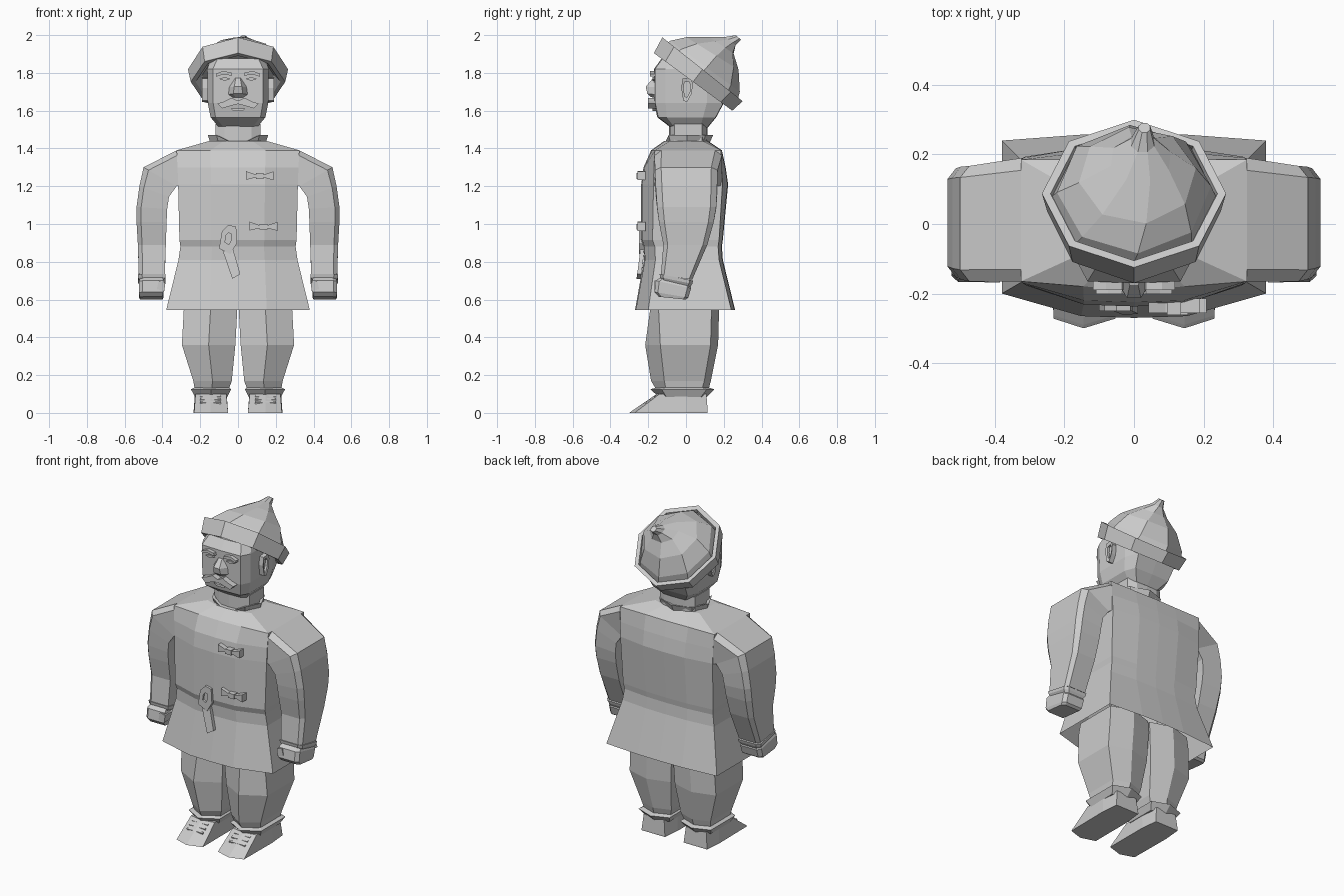
import bpy, bmesh, math
from mathutils import Vector

if "Cube" in bpy.data.objects:
    bpy.data.objects.remove(bpy.data.objects["Cube"])

GREY = (0.6, 0.6, 0.6, 1)
mat = bpy.data.materials.new("plain grey")
mat.use_nodes = True
mat.diffuse_color = GREY
mat.node_tree.nodes["Principled BSDF"].inputs["Base Color"].default_value = GREY


def loft(name, rings, sx=1, open_start=False):
    """Skin a stack of equal-length point loops, closing the ends."""
    bm = bmesh.new()
    loops = [[bm.verts.new((p[0] * sx, p[1], p[2])) for p in r] for r in rings]
    n = len(loops[0])
    for a, b in zip(loops, loops[1:]):
        for i in range(n):
            bm.faces.new((a[i], a[(i + 1) % n], b[(i + 1) % n], b[i]))
    if not open_start:
        bm.faces.new(loops[0])
    bm.faces.new(loops[-1])
    bmesh.ops.recalc_face_normals(bm, faces=bm.faces)
    me = bpy.data.meshes.new(name)
    bm.to_mesh(me)
    bm.free()
    me.materials.append(mat)
    ob = bpy.data.objects.new(name, me)
    bpy.context.collection.objects.link(ob)
    return ob


def plate(name, pts, y0, y1, sx=1):
    """Extrude an (x, z) outline from y0 to y1."""
    return loft(name, [[(x, y, z) for x, z in pts] for y in (y0, y1)], sx)


def body_ring(z, w, yf, yb, mid, df, db):
    """Eight-sided body section with a flat front and back."""
    half = [(w * mid, yf + 0.005), (w, yf + df), (w, yb - db), (w * mid, yb - 0.003)]
    return ([(0, yf, z)] + [(x, y, z) for x, y in half] + [(0, yb, z)]
            + [(-x, y, z) for x, y in reversed(half)])


def leg_ring(z, x0, x1, yf, yb, df, db):
    """Six-sided leg section with a ridge down the front and back."""
    xm = (x0 + x1) / 2
    return [(xm, yf, z), (x1, yf + df, z), (x1, yb - db, z), (xm, yb, z),
            (x0, yb - db, z), (x0, yf + df, z)]


def limb_ring(a, b, y0, y1, tilt=0.0):
    """Section between inner (x, z) a and outer (x, z) b, outer corners cut."""
    out = []
    for u, v in ((0, 0), (.85, 0), (1, .1), (1, .9), (.85, 1), (0, 1)):
        out.append((a[0] + (b[0] - a[0]) * u, y0 + (y1 - y0) * v,
                    a[1] + (b[1] - a[1]) * u - tilt * v))
    return out


def oval(cx, cy, z, rx, ry, n=8):
    return [(cx + rx * math.sin(i * math.tau / n), cy - ry * math.cos(i * math.tau / n), z)
            for i in range(n)]


def tilted(front, back, rx, cx=0.0, twist=0.0, n=8):
    """Octagon spanning two (y, z) points in the side plane."""
    f, b = Vector((0, *front)), Vector((0, *back))
    c, d = (f + b) / 2, (b - f) / 2
    out = []
    for i in range(n):
        a = i * math.tau / n + twist
        out.append(c - d * math.cos(a) + Vector((cx + rx * math.sin(a), 0, 0)))
    return out


# Tunic with belt and flared skirt, open underneath
loft("tunic", [body_ring(*r) for r in (
    (0.545, 0.38, -0.27, 0.26, 0.4, 0.07, 0.02),
    (0.81, 0.315, -0.222, 0.195, 0.45, 0.06, 0.02),
    (0.88, 0.305, -0.225, 0.19, 0.45, 0.06, 0.02),
    (0.915, 0.31, -0.237, 0.195, 0.45, 0.06, 0.02),
    (1.21, 0.317, -0.237, 0.223, 0.45, 0.065, 0.03),
    (1.30, 0.32, -0.225, 0.21, 0.45, 0.055, 0.02),
    (1.39, 0.325, -0.185, 0.19, 0.45, 0.02, 0.005),
    (1.44, 0.15, -0.115, 0.115, 0.5, 0.03, 0.03))], open_start=True)

# Neck and open stand collar
loft("neck", [body_ring(1.40, 0.12, -0.09, 0.115, 0.6, 0.03, 0.03),
              body_ring(1.53, 0.12, -0.09, 0.115, 0.6, 0.03, 0.03)])
collar = [oval(0, 0.005, 1.41, 0.14, 0.112), oval(0, 0.005, 1.47, 0.16, 0.138),
          oval(0, 0.005, 1.465, 0.14, 0.118), oval(0, 0.005, 1.42, 0.125, 0.10)]
for ring in collar[1:3]:
    ring[0] = (0, ring[0][1] + 0.015, 1.415)
loft("collar", collar)

# Head
loft("head", [body_ring(*r) for r in (
    (1.51, 0.10, -0.08, 0.115, 0.75, 0.02, 0.04),
    (1.565, 0.145, -0.152, 0.16, 0.82, 0.05, 0.07),
    (1.64, 0.16, -0.168, 0.20, 0.82, 0.06, 0.09),
    (1.82, 0.163, -0.17, 0.205, 0.82, 0.06, 0.09),
    (1.875, 0.145, -0.13, 0.18, 0.75, 0.06, 0.09))])
loft("nose", [
    [(-0.018, -0.16, 1.775), (0.018, -0.16, 1.775), (0.012, -0.176, 1.77), (-0.012, -0.176, 1.77)],
    [(-0.05, -0.16, 1.725), (0.05, -0.16, 1.725), (0.02, -0.213, 1.727), (-0.02, -0.213, 1.727)],
    [(-0.055, -0.16, 1.685), (0.055, -0.16, 1.685), (0.025, -0.205, 1.69), (-0.025, -0.205, 1.69)],
    [(-0.03, -0.16, 1.668), (0.03, -0.16, 1.668), (0.015, -0.185, 1.672), (-0.015, -0.185, 1.672)]])
plate("lower_lip", [(-0.04, 1.612), (0.04, 1.612), (0.025, 1.597), (-0.025, 1.597)], -0.178, -0.15)

# Hat: turned-up band and drooping pointed crown
loft("hat_band", [
    tilted((-0.13, 1.91), (0.20, 1.665), 0.19),
    tilted((-0.145, 1.89), (0.225, 1.615), 0.225),
    tilted((-0.17, 1.905), (0.245, 1.60), 0.25),
    tilted((-0.125, 1.988), (0.30, 1.65), 0.265),
    tilted((-0.105, 1.97), (0.28, 1.665), 0.24),
    tilted((-0.115, 1.945), (0.27, 1.645), 0.235)])
loft("hat_crown", [
    tilted((-0.11, 1.945), (0.27, 1.645), 0.235),
    tilted((-0.085, 1.97), (0.285, 1.70), 0.222, 0, 0.05),
    tilted((0.0, 1.99), (0.28, 1.815), 0.17, 0.01, 0.15),
    tilted((0.12, 1.992), (0.255, 1.90), 0.09, 0.02, 0.3),
    tilted((0.205, 1.992), (0.265, 1.945), 0.036, 0.025, 0.4),
    tilted((0.262, 2.0), (0.292, 1.975), 0.018, 0.03, 0.4)])

# Paired parts: left is +x
for side, s in (("left", 1), ("right", -1)):
    # Face details
    plate(side + "_brow", [(0.03, 1.785), (0.035, 1.802), (0.08, 1.81), (0.118, 1.795),
                           (0.115, 1.78), (0.08, 1.792)], -0.19, -0.15, s)
    plate(side + "_eye", [(0.04, 1.768), (0.07, 1.778), (0.10, 1.768), (0.07, 1.758)],
          -0.177, -0.15, s)
    plate(side + "_moustache", [(0, 1.652), (0.035, 1.668), (0.075, 1.648), (0.11, 1.637),
                                (0.085, 1.612), (0.03, 1.628), (0, 1.635)], -0.202, -0.15, s)
    ear = [(-0.025, 1.72), (-0.018, 1.77), (0.02, 1.775), (0.037, 1.745), (0.03, 1.69),
           (0.005, 1.645), (-0.015, 1.655)]
    hollow = [(0.006 + (y - 0.006) * 0.6, 1.715 + (z - 1.715) * 0.65) for y, z in ear]
    loft(side + "_ear", [[(0.15, y, z) for y, z in ear], [(0.19, y, z) for y, z in ear],
                         [(0.186, y, z) for y, z in hollow], [(0.172, y, z) for y, z in hollow]], s)

    # Sleeve flowing out of the shoulder, cuff and hand
    loft(side + "_sleeve", [
        limb_ring((0.27, 1.21), (0.27, 1.36), -0.14, 0.15),
        limb_ring((0.315, 1.205), (0.325, 1.39), -0.166, 0.19),
        limb_ring((0.325, 1.20), (0.50, 1.30), -0.165, 0.167),
        limb_ring((0.365, 1.145), (0.522, 1.20), -0.16, 0.165),
        limb_ring((0.375, 1.08), (0.537, 1.09), -0.153, 0.16),
        limb_ring((0.378, 1.01), (0.537, 1.01), -0.143, 0.147),
        limb_ring((0.382, 0.89), (0.53, 0.89), -0.12, 0.113),
        limb_ring((0.388, 0.73), (0.525, 0.73), -0.133, 0.033, 0.025)], s)
    loft(side + "_cuff", [
        limb_ring((0.383, 0.735), (0.53, 0.735), -0.14, 0.038, 0.035),
        limb_ring((0.385, 0.718), (0.528, 0.718), -0.137, 0.033, 0.035),
        limb_ring((0.40, 0.70), (0.515, 0.70), -0.13, 0.02, 0.04)], s)
    loft(side + "_hand", [
        limb_ring((0.40, 0.72), (0.515, 0.72), -0.13, 0.02, 0.04),
        limb_ring((0.392, 0.70), (0.525, 0.70), -0.16, 0.027, 0.04),
        limb_ring((0.395, 0.64), (0.525, 0.64), -0.167, 0.012, 0.03),
        limb_ring((0.40, 0.615), (0.52, 0.615), -0.145, -0.003, 0.015)], s)
    plate(side + "_thumb", [(0.385, 0.69), (0.42, 0.70), (0.43, 0.655), (0.39, 0.645)],
          -0.168, -0.08, s)

    # Baggy trouser leg gathered into a flared cuff
    loft(side + "_trouser_leg", [
        leg_ring(0.62, 0.005, 0.28, -0.175, 0.17, 0.04, 0.04),
        leg_ring(0.545, 0.004, 0.287, -0.19, 0.175, 0.045, 0.04),
        leg_ring(0.36, 0.014, 0.297, -0.216, 0.17, 0.08, 0.04),
        leg_ring(0.17, 0.033, 0.237, -0.185, 0.132, 0.07, 0.035),
        leg_ring(0.12, 0.05, 0.228, -0.155, 0.118, 0.05, 0.035)], s)
    loft(side + "_trouser_cuff", [
        leg_ring(0.135, 0.05, 0.23, -0.155, 0.118, 0.05, 0.035),
        leg_ring(0.125, 0.036, 0.249, -0.188, 0.15, 0.06, 0.04),
        leg_ring(0.085, 0.056, 0.228, -0.145, 0.11, 0.04, 0.03)], s)

    # Wedge shoe with pointed toe
    sole = [(0.145, -0.30), (0.232, -0.272), (0.235, 0.0), (0.225, 0.115), (0.065, 0.115),
            (0.053, 0.0), (0.053, -0.272)]
    top = [(0.145, -0.155), (0.225, -0.14), (0.228, 0.0), (0.215, 0.108), (0.075, 0.108),
           (0.06, 0.0), (0.062, -0.14)]
    loft(side + "_shoe", [[(x, y, 0) for x, y in sole],
                          [(x, min(y + 0.01, 0.115), 0.008) for x, y in sole],
                          [(x, y, 0.1) for x, y in top]], s)
    for i in range(3):
        y, z = -0.215 + i * 0.025, 0.056 + i * 0.016
        loft(side + "_lace_%d" % (i + 1), [
            [(x, y - 0.004, z), (x, y + 0.004, z + 0.006), (x, y + 0.012, z - 0.015),
             (x, y, z - 0.02)] for x in (0.09, 0.2)], s)

# Bow-shaped toggles on the chest
for i, (x, z) in enumerate(((0.115, 1.255), (0.135, 0.987))):
    bow = [(-0.073, 0.025), (-0.025, 0.008), (0.025, 0.008), (0.073, 0.023),
           (0.073, -0.023), (0.025, -0.01), (-0.025, -0.01), (-0.073, -0.021)]
    plate("toggle_%d" % (i + 1), [(x + a, z + b) for a, b in bow], -0.256, -0.215)
    plate("toggle_knot_%d" % (i + 1), [(x + a, z + b) for a, b in (
        (-0.02, 0.014), (0.02, 0.014), (0.02, -0.016), (-0.02, -0.016))], -0.262, -0.215)

# Belt knot: bent loop and hanging tail
outer = [(-0.10, 0.87), (-0.085, 0.96), (-0.05, 0.995), (-0.01, 0.985), (-0.005, 0.90), (-0.04, 0.84)]
inner = [(-0.052 + (x + 0.052) * 0.35, 0.925 + (z - 0.925) * 0.4) for x, z in outer]
loft("belt_loop", [[(x, -0.215, z) for x, z in outer], [(x, -0.25, z) for x, z in outer],
                   [(x, -0.25, z) for x, z in inner], [(x, -0.238, z) for x, z in inner]])
loft("belt_tail", [[(x, y + d, z) for x, y, z in (
    (-0.085, -0.24, 0.87), (-0.03, -0.24, 0.88), (0.012, -0.258, 0.735), (-0.03, -0.262, 0.71))]
    for d in (0, 0.022)])
